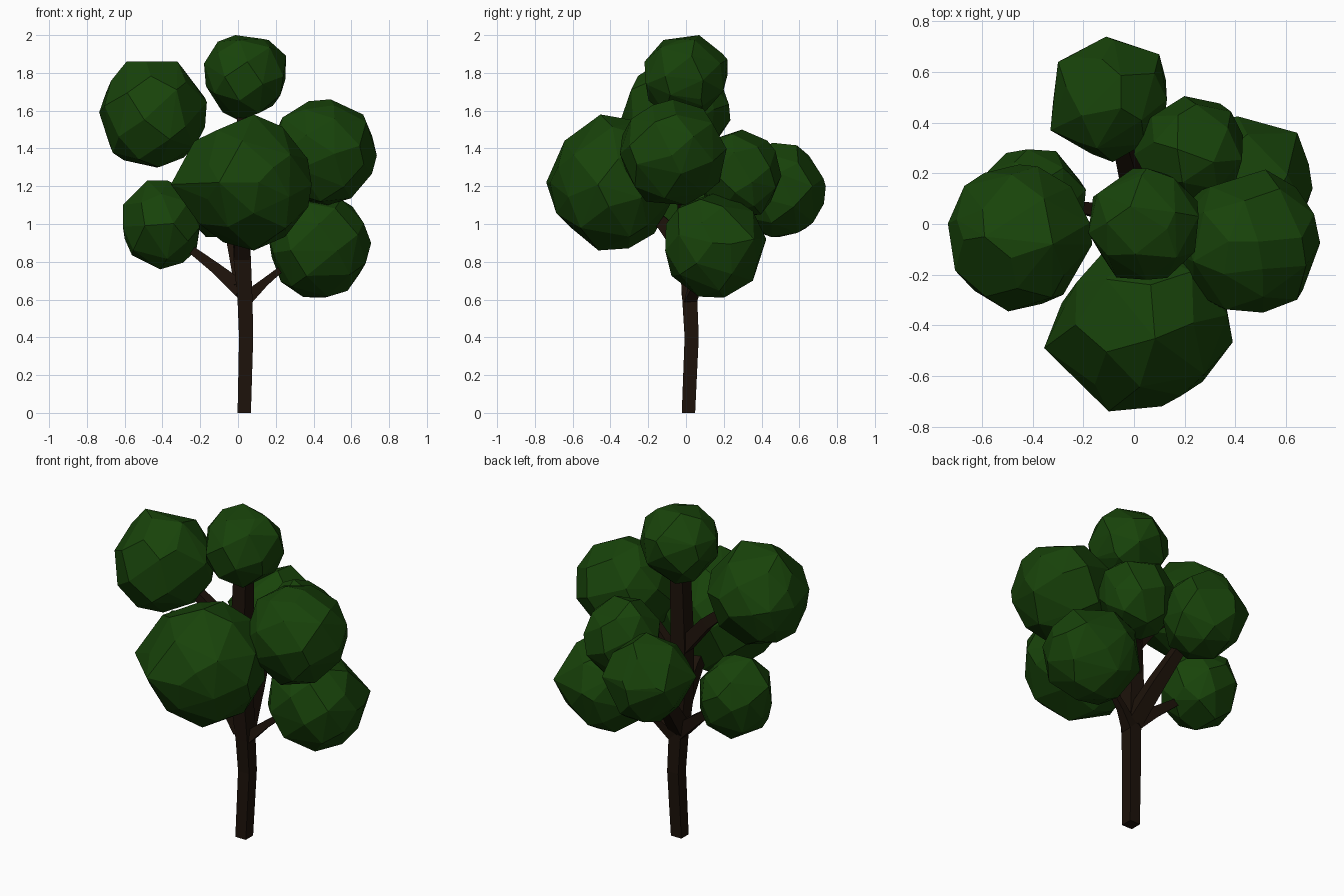
import bpy, bmesh, math, random
from mathutils import Vector

if "Cube" in bpy.data.objects:
    bpy.data.objects.remove(bpy.data.objects["Cube"])

random.seed(7)


def material(name, rgb):
    m = bpy.data.materials.new(name)
    m.diffuse_color = (*rgb, 1)
    m.use_nodes = True
    m.node_tree.nodes["Principled BSDF"].inputs["Base Color"].default_value = m.diffuse_color
    return m


leaf = material("leaf_green", (0.009, 0.056, 0.003))
bark = material("bark_brown", (0.012, 0.006, 0.003))


def finish(bm, name, mat):
    bmesh.ops.recalc_face_normals(bm, faces=bm.faces)
    me = bpy.data.meshes.new(name)
    bm.to_mesh(me)
    bm.free()
    me.materials.append(mat)
    ob = bpy.data.objects.new(name, me)
    bpy.context.collection.objects.link(ob)
    return ob


def foliage(name, xr, yr, zr, count=32, corners=()):
    """Faceted clump: convex hull of scattered sphere points, fitted to its
    bounds, with optional extra corners that stick out."""
    pts = []
    spin = random.uniform(0, 6.28)
    for i in range(count):
        z = 1 - 2 * (i + 0.5) / count
        a = i * 2.39996 + spin
        r = math.sqrt(1 - z * z)
        p = Vector((r * math.cos(a), r * math.sin(a), z))
        p += Vector([random.uniform(-0.14, 0.14) for _ in range(3)])
        pts.append(p.normalized() * random.uniform(0.97, 1.03))
    for axis, (lo, hi) in enumerate((xr, yr, zr)):
        a = min(p[axis] for p in pts)
        b = max(p[axis] for p in pts)
        for p in pts:
            p[axis] = lo + (p[axis] - a) / (b - a) * (hi - lo)
    bm = bmesh.new()
    for p in pts + [Vector(c) for c in corners]:
        bm.verts.new(p)
    bmesh.ops.convex_hull(bm, input=bm.verts)
    bmesh.ops.delete(bm, geom=[v for v in bm.verts if not v.link_faces], context='VERTS')
    bmesh.ops.dissolve_limit(bm, angle_limit=math.radians(5), verts=bm.verts, edges=bm.edges)
    return finish(bm, name, leaf)


def limb(name, path, sides=4):
    """Tapered square tube through (x, y, z, radius) points."""
    bm = bmesh.new()
    pts = [Vector(p[:3]) for p in path]
    rings = []
    for i, p in enumerate(pts):
        d = (pts[min(i + 1, len(pts) - 1)] - pts[max(i - 1, 0)]).normalized()
        if i == 0 and p.z == 0:
            d = Vector((0, 0, 1))
        u = Vector((0, 1, 0)).cross(d) if abs(d.y) < 0.8 else Vector((1, 0, 0)).cross(d)
        u.normalize()
        w = d.cross(u)
        rings.append([bm.verts.new(p + path[i][3] * (u * math.cos(t) + w * math.sin(t)))
                      for t in (math.tau * (k + 0.5) / sides for k in range(sides))])
    for a, b in zip(rings, rings[1:]):
        for k in range(sides):
            j = (k + 1) % sides
            bm.faces.new((a[k], a[j], b[j], b[k]))
    bm.faces.new(rings[0])
    bm.faces.new(rings[-1])
    return finish(bm, name, bark)


# Trunk
limb("trunk", [(0.033, 0.013, 0, 0.050), (0.043, 0.030, 0.40, 0.053), (0.037, 0.02, 0.60, 0.056),
               (0.02, 0.01, 0.85, 0.066), (0.025, 0.0, 1.2, 0.066), (0.04, 0.0, 1.65, 0.058)])

# Branches, each reaching into its clump
limb("branch_lower_left", [(0.02, 0.02, 0.65, 0.062), (-0.11, 0.05, 0.76, 0.042), (-0.32, 0.08, 0.92, 0.022)])
limb("branch_lower_right", [(0.04, 0.02, 0.60, 0.05), (0.14, 0.06, 0.69, 0.03), (0.30, 0.10, 0.82, 0.015)])
limb("branch_back", [(0.03, 0.02, 0.66, 0.065), (-0.01, 0.18, 0.85, 0.055), (-0.07, 0.40, 1.10, 0.035)])
limb("branch_front", [(0.02, 0.01, 0.82, 0.06), (0.02, -0.12, 1.0, 0.05), (0.03, -0.30, 1.15, 0.035)])
limb("branch_back_right", [(0.02, 0.01, 0.95, 0.05), (0.10, 0.12, 1.1, 0.04), (0.18, 0.24, 1.22, 0.03)])
limb("branch_upper_right", [(0.02, 0.0, 1.0, 0.05), (0.16, -0.02, 1.15, 0.04), (0.34, -0.06, 1.30, 0.03)])
limb("branch_upper_left", [(0.02, 0.0, 1.15, 0.06), (-0.13, -0.02, 1.33, 0.048), (-0.36, -0.05, 1.53, 0.03)])

# Leaf clumps, placed by their x, y and z extents
foliage("foliage_top", (-0.18, 0.25), (-0.22, 0.22), (1.55, 2.0), 28,
        [(0.255, 0.03, 1.89), (0.21, 0.08, 1.66), (-0.17, 0.02, 1.73),
         (-0.11, 0.0, 1.96), (0.05, 0.22, 1.87), (0.13, -0.02, 1.98)])
foliage("foliage_upper_left", (-0.735, -0.165), (-0.345, 0.235), (1.30, 1.86), 34,
        [(-0.59, -0.05, 1.86), (-0.32, -0.08, 1.86), (-0.68, -0.05, 1.42), (-0.67, 0.15, 1.6)])
foliage("foliage_upper_right", (0.16, 0.735), (-0.35, 0.215), (1.10, 1.65), 34,
        [(0.49, -0.07, 1.66), (0.64, -0.08, 1.57), (0.66, -0.25, 1.4)])
foliage("foliage_front", (-0.285, 0.39), (-0.71, -0.07), (0.86, 1.58), 36,
        [(-0.355, -0.49, 1.21), (-0.10, -0.74, 1.22), (0.11, -0.72, 1.22)])
foliage("foliage_lower_left", (-0.61, -0.19), (-0.14, 0.295), (0.76, 1.23), 32,
        [(-0.48, 0.05, 1.23), (-0.61, 0.07, 1.10)])
foliage("foliage_lower_right", (0.16, 0.69), (-0.11, 0.41), (0.61, 1.16), 34,
        [(0.705, 0.14, 0.90), (0.41, 0.425, 0.92), (0.645, 0.36, 0.92)])
foliage("foliage_back", (-0.32, 0.13), (0.245, 0.73), (0.93, 1.43), 30,
        [(-0.30, 0.64, 1.2), (-0.11, 0.74, 1.2), (0.10, 0.67, 1.2), (-0.33, 0.37, 1.2)])
foliage("foliage_back_right", (0.0, 0.43), (0.07, 0.505), (1.04, 1.50), 30)
